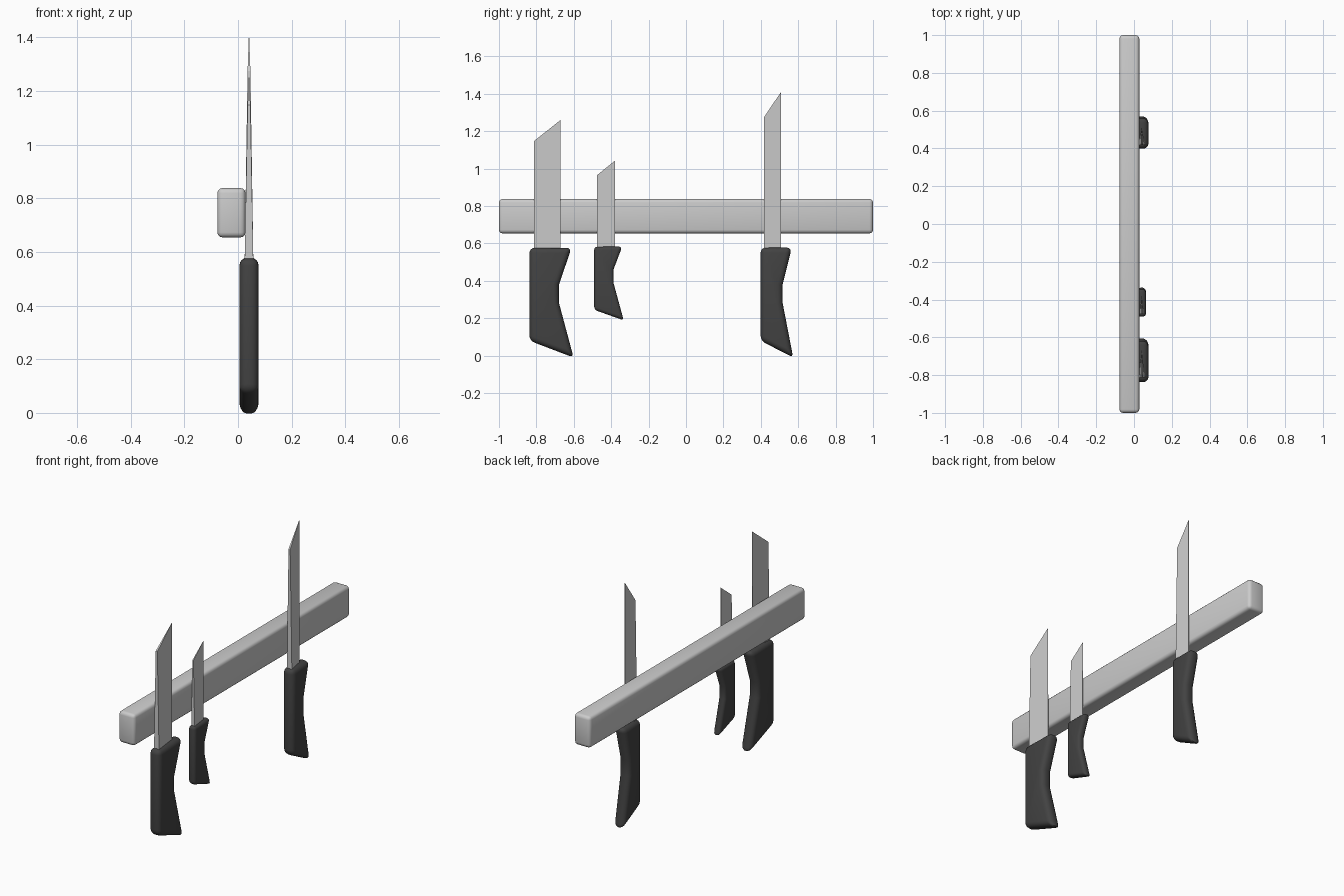
import bpy, bmesh
from mathutils import Vector

if "Cube" in bpy.data.objects:
    bpy.data.objects.remove(bpy.data.objects["Cube"])

BLADE_X = 0.041  # centre plane of all the knives

black = bpy.data.materials.new("black_handle")
black.diffuse_color = (0.055, 0.055, 0.055, 1)
black.use_nodes = True
black.node_tree.nodes["Principled BSDF"].inputs["Base Color"].default_value = black.diffuse_color


def add_object(name, bm, material=None, smooth=True):
    bmesh.ops.recalc_face_normals(bm, faces=bm.faces)
    mesh = bpy.data.meshes.new(name)
    bm.to_mesh(mesh)
    bm.free()
    ob = bpy.data.objects.new(name, mesh)
    bpy.context.collection.objects.link(ob)
    if material:
        mesh.materials.append(material)
    if smooth:
        bpy.ops.object.select_all(action='DESELECT')
        ob.select_set(True)
        bpy.context.view_layer.objects.active = ob
        bpy.ops.object.shade_smooth_by_angle(angle=0.6)
    return ob


def handle(name, left, right, waist, top, waist_top, waist_low, low_left, low_right, foot, half, bevel):
    # Side outline with a finger recess, extruded and rounded
    outline = [(left, top), (left, low_left), (foot, low_right),
               (waist, waist_low), (waist, waist_top), (right, top)]
    bm = bmesh.new()
    face = bm.faces.new([bm.verts.new((BLADE_X - half, y, z)) for y, z in outline])
    ext = bmesh.ops.extrude_face_region(bm, geom=[face])
    verts = [g for g in ext["geom"] if isinstance(g, bmesh.types.BMVert)]
    bmesh.ops.translate(bm, verts=verts, vec=Vector((2 * half, 0, 0)))
    bmesh.ops.recalc_face_normals(bm, faces=bm.faces)
    # The concave recess edges stay unbevelled
    edges = [e for e in bm.edges
             if not all(abs(v.co.y - waist) < 1e-5 and abs(v.co.z - e.verts[0].co.z) < 1e-5
                        for v in e.verts)]
    bmesh.ops.bevel(bm, geom=edges, offset=bevel, offset_type='OFFSET', segments=4,
                    profile=0.5, affect='EDGES', clamp_overlap=False)
    add_object(name, bm, black)


def blade(name, spine, edge, bottom, spine_top, tip, half):
    # Wedge: thick spine, sharp cutting edge, thinning towards the tip
    bm = bmesh.new()
    sides = []
    for s in (-1, 1):
        sides.append([bm.verts.new((BLADE_X + s * t, y, z)) for y, z, t in (
            (spine, bottom, half), (edge, bottom, 0.001),
            (edge, tip, 0.0005), (spine, spine_top, half * 0.32))])
    a, b = sides
    bm.faces.new(a)
    bm.faces.new(b)
    for i in range(4):
        j = (i + 1) % 4
        bm.faces.new((a[i], a[j], b[j], b[i]))
    add_object(name, bm, smooth=False)


# Magnetic wall bar
bm = bmesh.new()
bmesh.ops.create_cube(bm, size=1)
bmesh.ops.scale(bm, vec=(0.105, 2.0, 0.184), verts=bm.verts)
bmesh.ops.translate(bm, vec=(-0.0245, 0, 0.746), verts=bm.verts)
bmesh.ops.bevel(bm, geom=bm.edges[:], offset=0.019, segments=3, profile=0.5, affect='EDGES')
add_object("magnetic_bar", bm)

# Wide knife
handle("wide_knife_handle", -0.837, -0.612, -0.68, 0.577, 0.377, 0.285,
       0.08, -0.01, -0.601, 0.0355, 0.028)
blade("wide_knife_blade", -0.813, -0.671, 0.55, 1.147, 1.26, 0.0165)

# Small knife
handle("small_knife_handle", -0.491, -0.341, -0.388, 0.583, 0.46, 0.39,
       0.245, 0.189, -0.333, 0.0225, 0.018)
blade("small_knife_blade", -0.476, -0.38, 0.56, 0.965, 1.042, 0.011)

# Long knife
handle("long_knife_handle", 0.399, 0.566, 0.516, 0.578, 0.377, 0.285,
       0.08, -0.01, 0.573, 0.0355, 0.028)
blade("long_knife_blade", 0.417, 0.508, 0.55, 1.275, 1.41, 0.0165)
